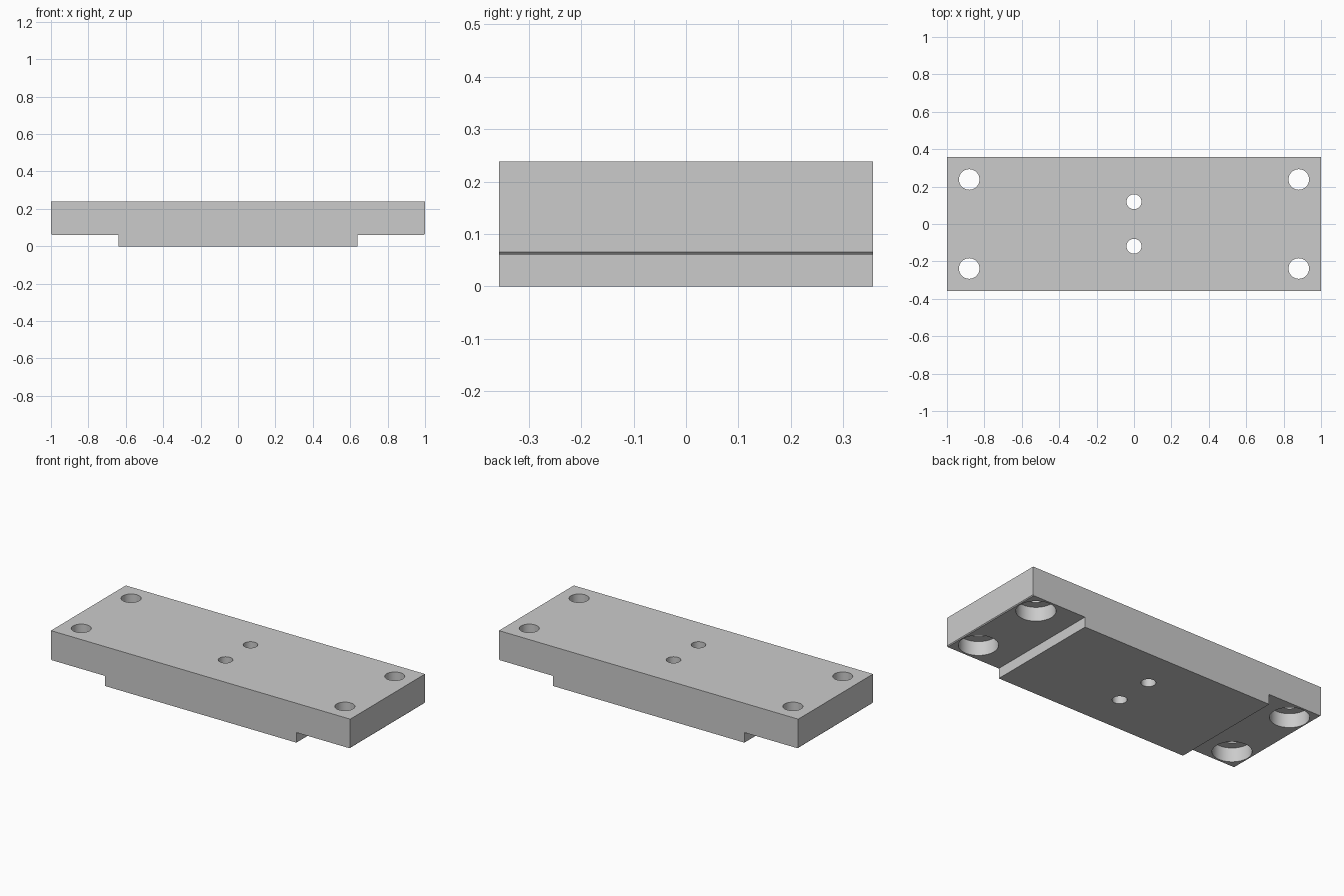
import bpy, bmesh
from math import radians

cube = bpy.data.objects.get("Cube")
if cube:
    bpy.data.objects.remove(cube, do_unlink=True)

HALF_DEPTH, TOP, STEP, BEVEL = 0.357, 0.238, 0.061, 0.005

grey = bpy.data.materials.new("machined grey")
grey.use_nodes = True
colour = (0.6, 0.6, 0.6, 1)
grey.diffuse_color = colour
grey.node_tree.nodes["Principled BSDF"].inputs["Base Color"].default_value = colour


def extrude_profile(name, points):
    """Extrude an x-z outline along the full depth."""
    bm = bmesh.new()
    face = bm.faces.new([bm.verts.new((x, -HALF_DEPTH, z)) for x, z in points])
    out = bmesh.ops.extrude_face_region(bm, geom=[face])
    verts = [g for g in out["geom"] if isinstance(g, bmesh.types.BMVert)]
    bmesh.ops.translate(bm, verts=verts, vec=(0, 2 * HALF_DEPTH, 0))
    bmesh.ops.recalc_face_normals(bm, faces=bm.faces)
    mesh = bpy.data.meshes.new(name)
    bm.to_mesh(mesh)
    bm.free()
    mesh.materials.append(grey)
    obj = bpy.data.objects.new(name, mesh)
    bpy.context.collection.objects.link(obj)
    return obj


def drill(target, x, y, radius, bottom, top):
    """Cut a vertical round hole, then discard the cutter."""
    bpy.ops.mesh.primitive_cylinder_add(
        vertices=48, radius=radius, depth=top - bottom,
        location=(x, y, (top + bottom) / 2))
    cutter = bpy.context.object
    cutter.name = "hole_cutter"
    cutter.hide_render = True
    cutter.data.materials.append(grey)
    bpy.context.view_layer.objects.active = target
    mod = target.modifiers.new("hole", 'BOOLEAN')
    mod.operation, mod.solver, mod.object = 'DIFFERENCE', 'EXACT', cutter
    bpy.ops.object.modifier_apply(modifier=mod.name)
    bpy.data.objects.remove(cutter, do_unlink=True)


# Stepped plate with a slim chamfer under each end
right_half = [(0.64, 0), (0.64, STEP), (1 - BEVEL, STEP), (1, STEP + BEVEL), (1, TOP)]
left_half = [(-x, z) for x, z in reversed(right_half)]
plate = extrude_profile("mounting_plate", right_half + left_half)

# Corner bolt holes, counterbored from below
for sx in (-1, 1):
    for sy in (-1, 1):
        drill(plate, sx * 0.881, sy * 0.238, 0.055, -0.1, 0.4)
        drill(plate, sx * 0.881, sy * 0.238, 0.107, -0.1, STEP + 0.085)

# Central pair of plain holes
for sy in (-1, 1):
    drill(plate, 0, sy * 0.119, 0.04, -0.1, 0.4)

# Smooth bores, sharp edges
bpy.ops.object.select_all(action='DESELECT')
plate.select_set(True)
bpy.context.view_layer.objects.active = plate
bpy.ops.object.shade_smooth_by_angle(angle=radians(30))
